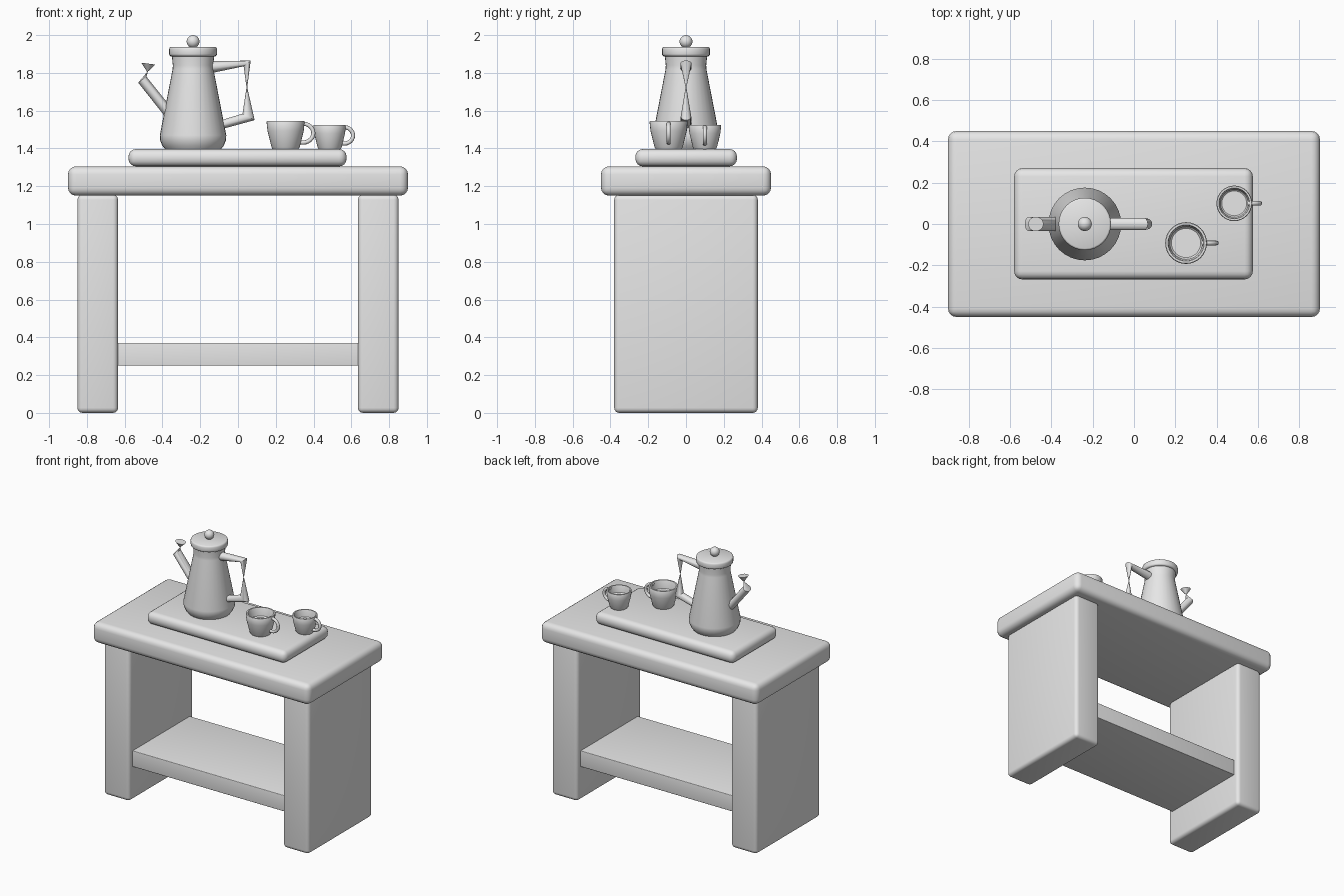
import bpy, bmesh, math
from mathutils import Vector

cube = bpy.data.objects.get("Cube")
if cube:
    bpy.data.objects.remove(cube, do_unlink=True)

grey = bpy.data.materials.new("plain_grey")
grey.use_nodes = True
grey.diffuse_color = (0.8, 0.8, 0.8, 1)
grey.node_tree.nodes["Principled BSDF"].inputs["Base Color"].default_value = grey.diffuse_color


def finish(name, bm, angle=40):
    """Turn a bmesh into a named, smooth-shaded object."""
    bmesh.ops.recalc_face_normals(bm, faces=bm.faces)
    mesh = bpy.data.meshes.new(name)
    bm.to_mesh(mesh)
    bm.free()
    mesh.materials.append(grey)
    obj = bpy.data.objects.new(name, mesh)
    bpy.context.collection.objects.link(obj)
    bpy.ops.object.select_all(action='DESELECT')
    obj.select_set(True)
    bpy.context.view_layer.objects.active = obj
    bpy.ops.object.shade_smooth_by_angle(angle=math.radians(angle))
    return obj


def skin(name, rings, angle=40):
    """Bridge equal rings of points and cap both ends."""
    bm = bmesh.new()
    loops = [[bm.verts.new(p) for p in ring] for ring in rings]
    n = len(loops[0])
    for a, b in zip(loops, loops[1:]):
        for i in range(n):
            j = (i + 1) % n
            bm.faces.new((a[i], a[j], b[j], b[i]))
    bm.faces.new(loops[0])
    bm.faces.new(loops[-1])
    return finish(name, bm, angle)


def board(name, x, y, z, bevel):
    """Rounded box given by its (low, high) extents."""
    bm = bmesh.new()
    bmesh.ops.create_cube(bm, size=1)
    for v in bm.verts:
        for axis, (low, high) in enumerate((x, y, z)):
            v.co[axis] = high if v.co[axis] > 0 else low
    bmesh.ops.bevel(bm, geom=bm.edges[:], offset=bevel, segments=4,
                    profile=0.5, affect='EDGES')
    return finish(name, bm)


def lathe(name, x, y, profile, sides=32, angle=40):
    """Revolve (radius, height) points about a vertical axis."""
    turns = [math.tau * i / sides for i in range(sides)]
    return skin(name, [[(x + r * math.cos(t), y + r * math.sin(t), z) for t in turns]
                       for r, z in profile], angle)


def loft(name, sections, sides=20):
    """Oval tube; each section is two (x, z) edge points and a half width in y."""
    rings = []
    for (x1, z1), (x2, z2), w in sections:
        mid = Vector(((x1 + x2) / 2, 0, (z1 + z2) / 2))
        half = Vector(((x2 - x1) / 2, 0, (z2 - z1) / 2))
        rings.append([mid + half * math.cos(math.tau * i / sides)
                      + Vector((0, w * math.sin(math.tau * i / sides), 0))
                      for i in range(sides)])
    return skin(name, rings)


# Table
board("table_top", (-0.9, 0.9), (-0.45, 0.45), (1.15, 1.305), 0.042)
board("left_leg", (0.635, 0.85), (-0.38, 0.38), (0, 1.155), 0.027)
board("right_leg", (-0.85, -0.635), (-0.38, 0.38), (0, 1.155), 0.027)
board("shelf", (-0.65, 0.65), (-0.34, 0.34), (0.25, 0.37), 0.005)
board("tray", (-0.58, 0.575), (-0.268, 0.27), (1.305, 1.397), 0.04)

# Pot
POT_X = -0.238
lathe("pot_body", POT_X, 0, [(0.147, 1.395), (0.163, 1.415), (0.175, 1.445),
                             (0.176, 1.47), (0.108, 1.82), (0.107, 1.84), (0.113, 1.9)])
lathe("pot_lid", POT_X, 0, [(0.118, 1.888), (0.125, 1.893), (0.127, 1.9),
                            (0.127, 1.925), (0.124, 1.933), (0.118, 1.936)], angle=80)
bm = bmesh.new()
bmesh.ops.create_uvsphere(bm, u_segments=24, v_segments=12, radius=0.034)
bmesh.ops.translate(bm, verts=bm.verts, vec=(POT_X, 0, 1.966))
finish("lid_knob", bm)

# Spout and handle, both pinched where they twist
loft("pot_spout", [((-0.3, 1.46), (-0.3, 1.55), 0.035),
                   ((-0.528, 1.748), (-0.485, 1.78), 0.035),
                   ((-0.481, 1.805), (-0.477, 1.807), 0.002),
                   ((-0.512, 1.854), (-0.438, 1.844), 0.035)])
loft("pot_handle", [((-0.16, 1.862), (-0.16, 1.795), 0.03),
                    ((0.067, 1.865), (0.03, 1.835), 0.03),
                    ((0.049, 1.723), (0.045, 1.723), 0.002),
                    ((0.088, 1.55), (0.024, 1.584), 0.028),
                    ((-0.12, 1.493), (-0.12, 1.54), 0.028)])


def cup(name, x, y, r, top, reach):
    """Hollow tapered cup with a half-ring handle on its left."""
    base = 1.395
    h = top - base
    lathe(name, x, y, [(r * 0.66, base), (r * 0.74, base + 0.08 * h),
                       (r * 0.95, base + 0.65 * h), (r, top - 0.005), (r * 0.97, top),
                       (r * 0.87, top), (r * 0.84, top - 0.006),
                       (r * 0.78, base + 0.6 * h), (r * 0.7, base + 0.55 * h)])
    # Handle
    tube, steps, sides = 0.011, 14, 12
    start, mid_z, rad_z = x + r * 0.9, base + 0.57 * h, 0.05 * h / 0.15
    rad_x = x + reach - tube - start
    rings = []
    for k in range(steps + 1):
        t = math.pi * (k / steps - 0.5) * 1.15
        out = Vector((math.cos(t), 0, math.sin(t)))
        centre = Vector((start + rad_x * out.x, y, mid_z + rad_z * out.z))
        rings.append([centre + tube * (out * math.cos(a) + Vector((0, math.sin(a), 0)))
                      for a in (math.tau * i / sides for i in range(sides))])
    skin(name + "_handle", rings)


# Cups
cup("large_cup", 0.252, -0.092, 0.101, 1.546, 0.158)
cup("small_cup", 0.485, 0.1, 0.086, 1.525, 0.135)
